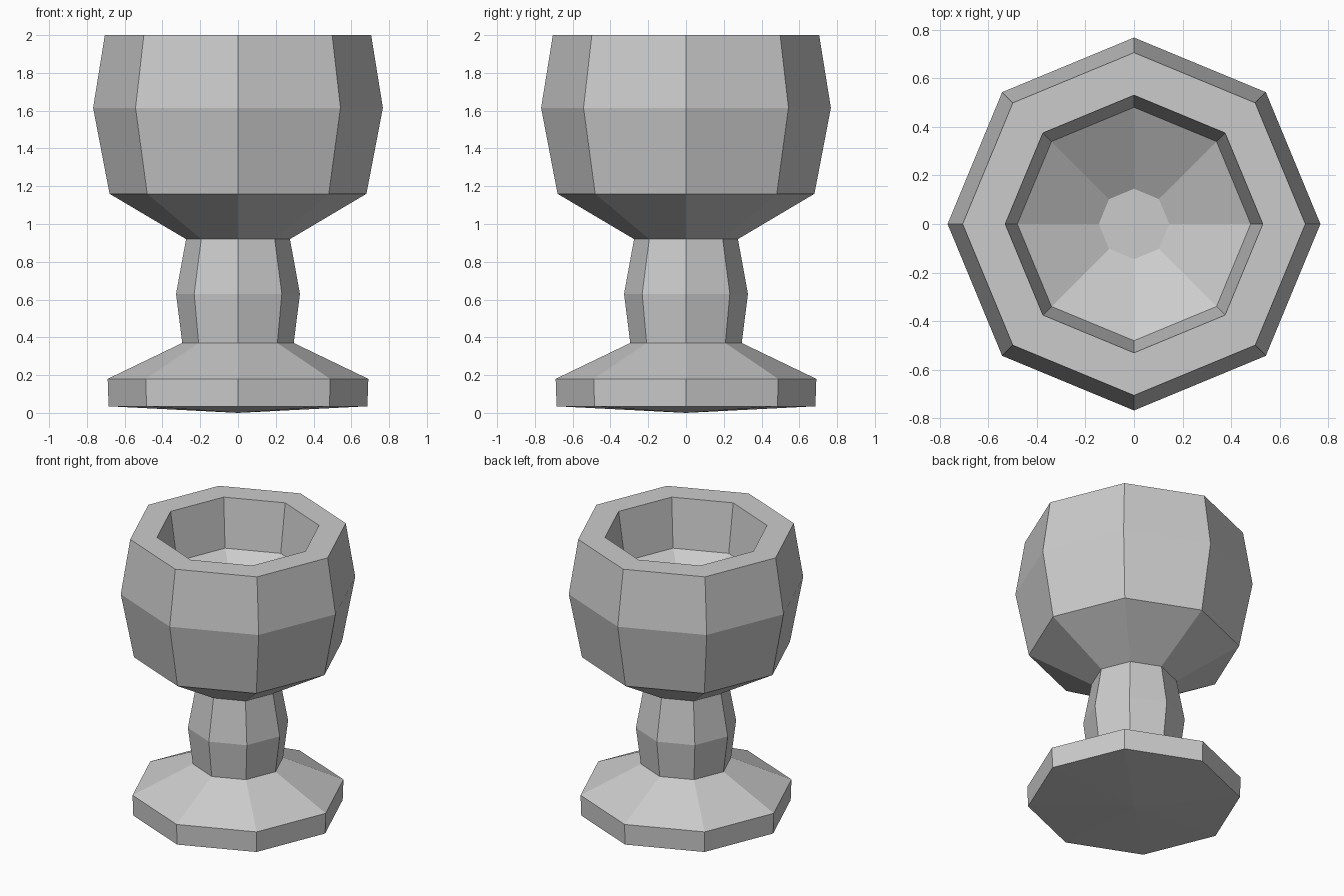
import bpy, bmesh
from math import cos, sin, pi

if "Cube" in bpy.data.objects:
    bpy.data.objects.remove(bpy.data.objects["Cube"])

SIDES = 8

# Goblet profile (radius, height): underside, foot, stem, bowl, rim, hollow inside
profile = [(0.685, 0.035), (0.69, 0.18), (0.295, 0.37), (0.328, 0.63),
           (0.275, 0.92), (0.68, 1.16), (0.767, 1.615), (0.705, 2.0),
           (0.53, 2.0), (0.48, 1.66), (0.145, 1.47)]

bm = bmesh.new()
rings = [[bm.verts.new((r * cos(2 * pi * i / SIDES), r * sin(2 * pi * i / SIDES), z))
          for i in range(SIDES)] for r, z in profile]

# Walls between neighbouring rings
for a, b in zip(rings, rings[1:]):
    for i in range(SIDES):
        j = (i + 1) % SIDES
        bm.faces.new((a[i], a[j], b[j], b[i]))

# Flat floor of the cup, shallow point under the foot
bm.faces.new(rings[-1])
tip = bm.verts.new((0, 0, 0))
for i in range(SIDES):
    bm.faces.new((tip, rings[0][(i + 1) % SIDES], rings[0][i]))

bmesh.ops.recalc_face_normals(bm, faces=bm.faces)
mesh = bpy.data.meshes.new("goblet")
bm.to_mesh(mesh)
bm.free()
bpy.context.collection.objects.link(bpy.data.objects.new("goblet", mesh))
